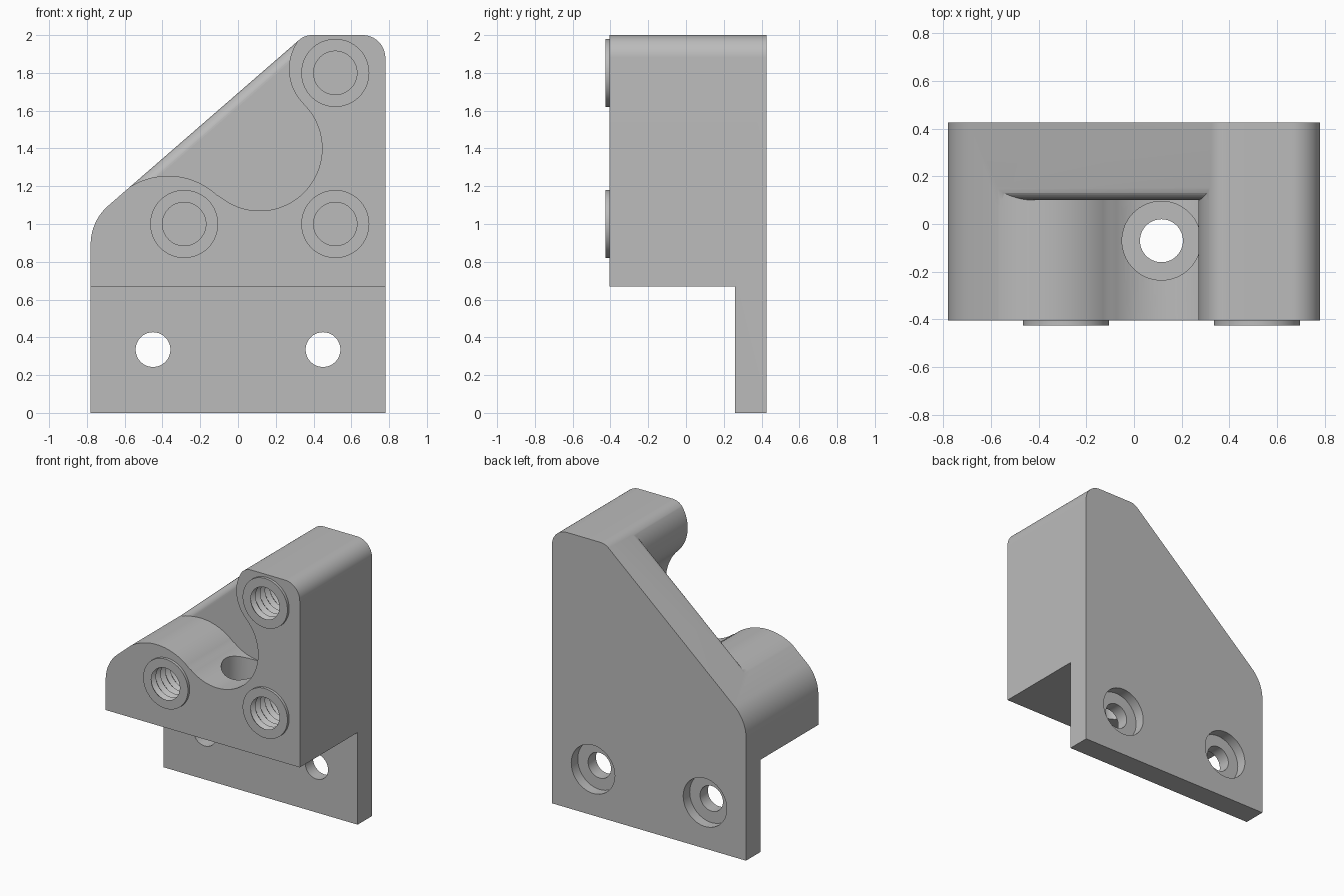
import bpy, bmesh
from math import radians, cos, sin, pi
from mathutils import Vector, Matrix

cube = bpy.data.objects.get("Cube")
if cube:
    bpy.data.objects.remove(cube, do_unlink=True)

grey = bpy.data.materials.new("plain_grey")
grey.use_nodes = True
grey.diffuse_color = (0.5, 0.5, 0.5, 1)
grey.node_tree.nodes["Principled BSDF"].inputs["Base Color"].default_value = grey.diffuse_color

FRONT, BACK, WALL, LEDGE_Z = -0.405, 0.425, 0.1, 0.67


def new_object(name, bm):
    bmesh.ops.recalc_face_normals(bm, faces=bm.faces)
    mesh = bpy.data.meshes.new(name)
    bm.to_mesh(mesh)
    bm.free()
    obj = bpy.data.objects.new(name, mesh)
    bpy.context.collection.objects.link(obj)
    mesh.materials.append(grey)
    return obj


def prism(name, points, offset):
    bm = bmesh.new()
    face = bm.faces.new([bm.verts.new(p) for p in points])
    ext = bmesh.ops.extrude_face_region(bm, geom=[face])
    moved = [v for v in ext["geom"] if isinstance(v, bmesh.types.BMVert)]
    bmesh.ops.translate(bm, verts=moved, vec=offset)
    return new_object(name, bm)


def slab(name, outline, y0, y1):
    return prism(name, [(x, y0, z) for x, z in outline], (0, y1 - y0, 0))


def arc(cx, cz, r, a0, a1, steps=24):
    angles = [radians(a0 + (a1 - a0) * i / steps) for i in range(steps + 1)]
    return [(cx + r * cos(a), cz + r * sin(a)) for a in angles]


def cylinder(name, start, end, r):
    start, end = Vector(start), Vector(end)
    axis = end - start
    spin = axis.to_track_quat('Z', 'Y').to_matrix().to_4x4()
    bm = bmesh.new()
    bmesh.ops.create_cone(bm, cap_ends=True, segments=64, radius1=r, radius2=r,
                          depth=axis.length,
                          matrix=Matrix.Translation((start + end) / 2) @ spin)
    return new_object(name, bm)


def boolean(target, tool, operation='DIFFERENCE'):
    mod = target.modifiers.new("cut", 'BOOLEAN')
    mod.operation, mod.solver, mod.object = operation, 'EXACT', tool
    bpy.context.view_layer.objects.active = target
    bpy.ops.object.modifier_apply(modifier=mod.name)
    bpy.data.objects.remove(tool, do_unlink=True)


def smooth(obj):
    bpy.ops.object.select_all(action='DESELECT')
    obj.select_set(True)
    bpy.context.view_layer.objects.active = obj
    bpy.ops.object.shade_smooth_by_angle(angle=radians(30))


def rounded(corners, steps=16):
    # Outline with each corner (x, z, radius) replaced by a tangent arc
    out = []
    for i, (x, z, r) in enumerate(corners):
        p = Vector((x, z))
        if r == 0:
            out.append((x, z))
            continue
        a = (Vector(corners[i - 1][:2]) - p).normalized()
        b = (Vector(corners[(i + 1) % len(corners)][:2]) - p).normalized()
        half = a.angle(b) / 2
        centre = p + (a + b).normalized() * (r / sin(half))
        s = (p + a * (r * cos(half) / sin(half)) - centre).normalized()
        e = (p + b * (r * cos(half) / sin(half)) - centre).normalized()
        for k in range(steps + 1):
            t = k / steps
            w = pi - 2 * half
            d = s * (sin((1 - t) * w) / sin(w)) + e * (sin(t * w) / sin(w))
            out.append(tuple(centre + d * r))
    return out


# Main bracket body
slope_low, slope_high = Vector((-0.78, 0, 1.016)), Vector((0.353, 0, 2))
body = slab("bracket_body", rounded([
    (-0.78, 0, 0), (0.78, 0, 0), (0.78, 2, 0.12),
    (slope_high.x, slope_high.z, 0.1), (slope_low.x, slope_low.z, 0.27)]), FRONT, BACK)

# Space under the block, leaving the thin mounting plate
boolean(body, slab("under_cut", [(-1, -1), (1, -1), (1, LEDGE_Z), (-1, LEDGE_Z)], -1, 0.26))

# Curved pocket between the bosses
pocket = (arc(-0.37, 0.875, 0.38, 127, 47.3) + arc(0.115, 1.4, 0.33, 227.3, 405.3, 48)[1:]
          + arc(0.53, 1.82, 0.26, 225.3, 135)[1:] + [(0.34, 2.3), (-0.9, 2.3), (-0.9, 1.5)])

# Rounded edge of the pocket's back wall along the slope
R = 0.055
along = (slope_high - slope_low).normalized()
inward = Vector((along.z, 0, -along.x))
section = [(-0.03, -0.03), (R, -0.03)]
section += [(R - R * sin(t), R - R * cos(t)) for t in [pi / 2 * i / 10 for i in range(11)]]
section += [(-0.03, R)]
edge = prism("edge_cut", [slope_low + inward * u + Vector((0, WALL + v, 0)) for u, v in section],
             slope_high - slope_low + along * 0.1)
boolean(edge, slab("edge_limit", pocket, -0.6, 0.3), 'INTERSECT')
boolean(body, slab("pocket_cut", pocket, -0.6, WALL))
boolean(body, edge)

# Vertical counterbored hole through the pocket floor
boolean(body, cylinder("drop_hole", (0.115, -0.07, 0.5), (0.115, -0.07, 1.3), 0.09))
boolean(body, cylinder("drop_counterbore", (0.115, -0.07, 0.9), (0.115, -0.07, 1.3), 0.165))

# Mounting holes, counterbored from the back
for x in (-0.45, 0.45):
    boolean(body, cylinder("mount_hole", (x, 0, 0.335), (x, 0.6, 0.335), 0.092))
    boolean(body, cylinder("mount_counterbore", (x, 0.35, 0.335), (x, 0.6, 0.335), 0.175))


def threaded_insert(name, x, z):
    # Sleeve with a ridged bore, revolved about its axis
    y0, pitch, turns = FRONT - 0.02, 0.055, 8
    profile = [(0.18, y0)]
    for i in range(turns):
        profile += [(0.115, y0 + i * pitch), (0.138, y0 + (i + 0.5) * pitch)]
    y1 = y0 + turns * pitch
    profile += [(0.115, y1), (0.18, y1)]
    bm = bmesh.new()
    verts = [bm.verts.new((x + r, y, z)) for r, y in profile]
    edges = [bm.edges.new((verts[i - 1], verts[i])) for i in range(len(verts))]
    bmesh.ops.spin(bm, geom=verts + edges, cent=(x, 0, z), axis=(0, 1, 0),
                   angle=2 * pi, steps=64, use_merge=True)
    bmesh.ops.remove_doubles(bm, verts=bm.verts, dist=0.0001)
    smooth(new_object(name, bm))


# Threaded inserts in their blind bores
for name, x, z in (("left_top_insert", 0.515, 1.8), ("left_low_insert", 0.515, 1.0),
                   ("right_low_insert", -0.285, 1.0)):
    boolean(body, cylinder("insert_bore", (x, -0.6, z), (x, 0.01, z), 0.175))
    threaded_insert(name, x, z)

smooth(body)
